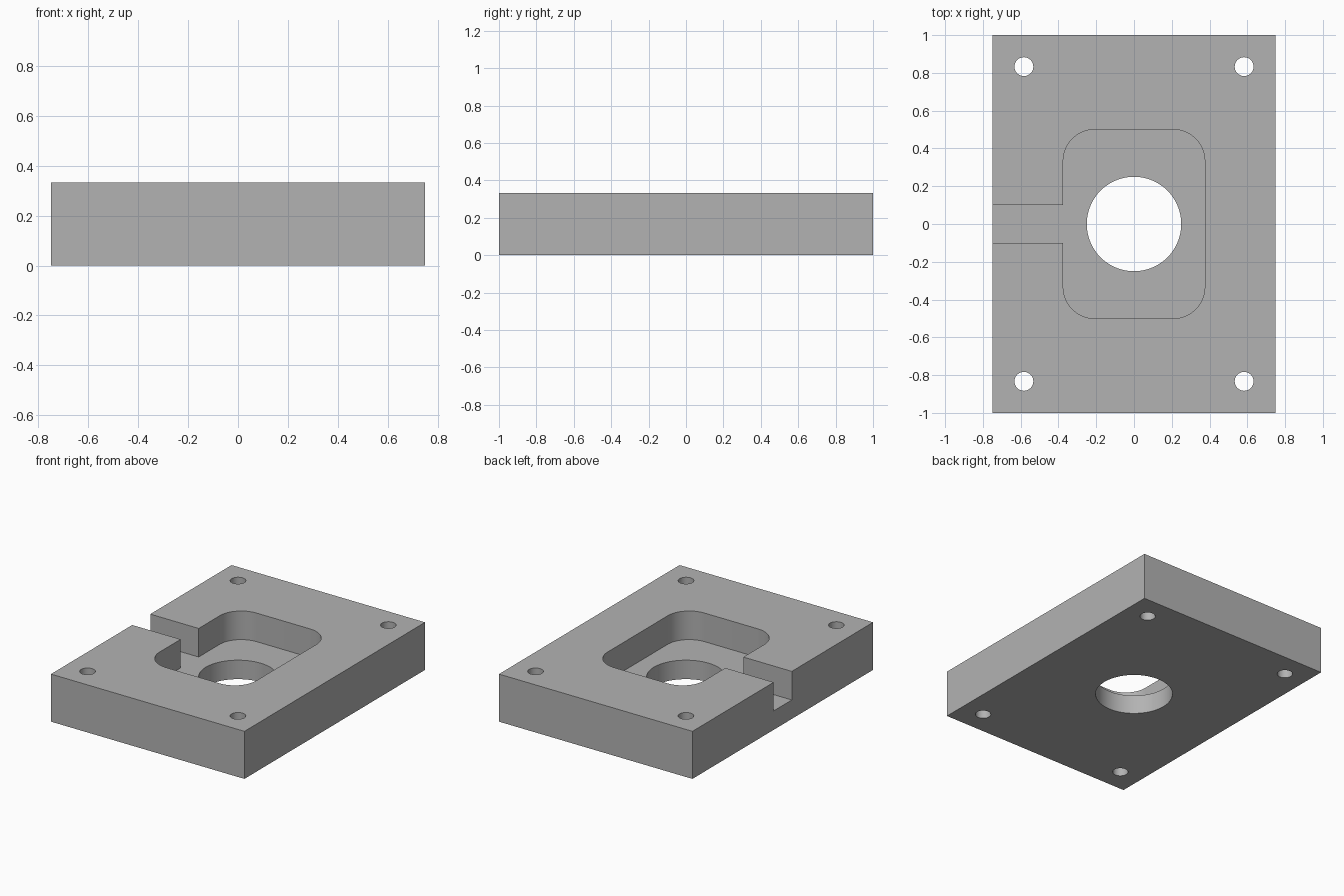
import bpy
import bmesh
from math import cos, sin, pi

HALF_X, HALF_Y, HEIGHT = 0.75, 1.0, 1 / 3
FLOOR = 0.133          # height of the pocket and channel floor
OVER = 0.1             # how far cutters run past the block

if "Cube" in bpy.data.objects:
    bpy.data.objects.remove(bpy.data.objects["Cube"], do_unlink=True)

grey = bpy.data.materials.new("plain grey")
grey.use_nodes = True
grey.diffuse_color = (0.45, 0.45, 0.45, 1)
grey.node_tree.nodes["Principled BSDF"].inputs["Base Color"].default_value = grey.diffuse_color


def arc(cx, cy, radius, start, sweep, steps):
    """Points along an arc, counter-clockwise."""
    return [(cx + radius * cos(start + sweep * i / steps),
             cy + radius * sin(start + sweep * i / steps)) for i in range(steps + 1)]


def prism(name, outline, z0, z1):
    """Extrude a counter-clockwise outline from z0 to z1."""
    bm = bmesh.new()
    base = bm.faces.new([bm.verts.new((x, y, z0)) for x, y in outline])
    top = bmesh.ops.extrude_face_region(bm, geom=[base])["geom"]
    moved = [v for v in top if isinstance(v, bmesh.types.BMVert)]
    bmesh.ops.translate(bm, verts=moved, vec=(0, 0, z1 - z0))
    bmesh.ops.recalc_face_normals(bm, faces=bm.faces)
    mesh = bpy.data.meshes.new(name)
    bm.to_mesh(mesh)
    bm.free()
    mesh.materials.append(grey)
    obj = bpy.data.objects.new(name, mesh)
    bpy.context.collection.objects.link(obj)
    return obj


def cut(target, cutter):
    """Subtract the cutter, then discard it."""
    cutter.hide_render = True
    mod = target.modifiers.new("cut", 'BOOLEAN')
    mod.operation, mod.solver, mod.object = 'DIFFERENCE', 'EXACT', cutter
    bpy.context.view_layer.objects.active = target
    bpy.ops.object.modifier_apply(modifier=mod.name)
    bpy.data.objects.remove(cutter, do_unlink=True)


def drill(target, x, y, radius, steps):
    circle = arc(x, y, radius, 0, 2 * pi, steps)[:-1]
    cut(target, prism("drill", circle, -OVER, HEIGHT + OVER))


# Solid block
block = prism("mounting_block", [(-HALF_X, -HALF_Y), (HALF_X, -HALF_Y),
                                 (HALF_X, HALF_Y), (-HALF_X, HALF_Y)], 0, HEIGHT)

# Rounded pocket joined to the side channel
px, py, pr, slot = 0.375, 0.5, 0.167, 0.1
outline = [(-HALF_X - OVER, slot), (-HALF_X - OVER, -slot), (-px, -slot)]
for sx, sy, start in ((-1, -1, pi), (1, -1, 1.5 * pi), (1, 1, 0), (-1, 1, 0.5 * pi)):
    outline += arc(sx * (px - pr), sy * (py - pr), pr, start, pi / 2, 16)
outline.append((-px, slot))
cut(block, prism("pocket", outline, FLOOR, HEIGHT + OVER))

# Central bore and four corner bolt holes
drill(block, 0, 0, 0.25, 72)
for sx in (-1, 1):
    for sy in (-1, 1):
        drill(block, sx * 0.583, sy * 0.833, 0.05, 32)

# Smooth the bores and pocket corners, keep the edges crisp
bpy.ops.object.select_all(action='DESELECT')
block.select_set(True)
bpy.context.view_layer.objects.active = block
bpy.ops.object.shade_smooth_by_angle(angle=pi / 6)
